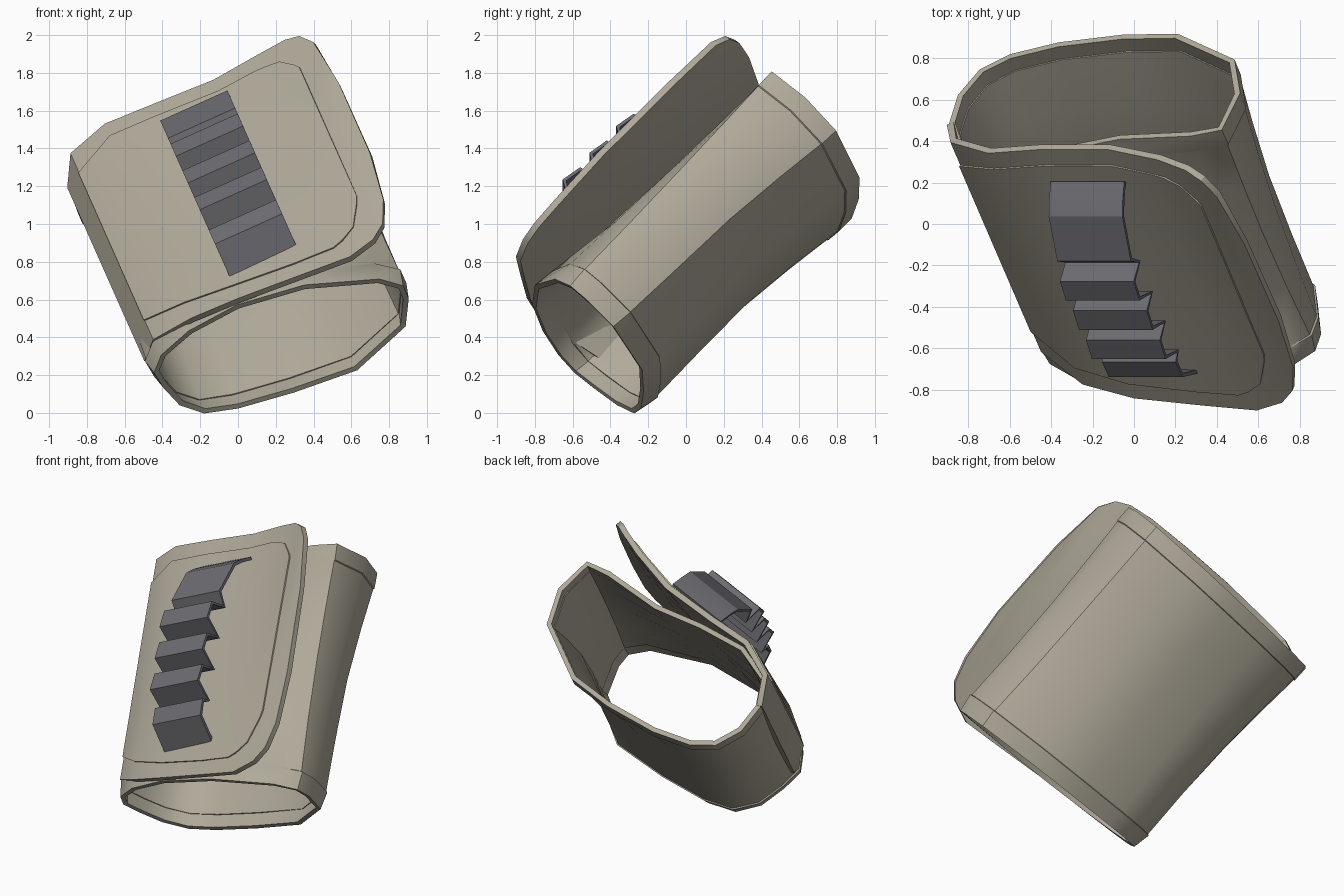
import bpy, math
from mathutils import Vector

if "Cube" in bpy.data.objects:
    bpy.data.objects.remove(bpy.data.objects["Cube"])

# Tilted frame: across the flap, along the sleeve, out of the flap
ACROSS = Vector((0.912, 0, 0.41))
ALONG = Vector((-0.3, 0.675, 0.675)).normalized()
OUT = ACROSS.cross(ALONG)


def place(w, a, n):
    return ACROSS * w + ALONG * a + OUT * n


def material(name, rgb):
    m = bpy.data.materials.new(name)
    m.use_nodes = True
    m.diffuse_color = (*rgb, 1)
    m.node_tree.nodes["Principled BSDF"].inputs["Base Color"].default_value = (*rgb, 1)
    return m


CLOTH = material("tan_cloth", (0.43, 0.4, 0.32))
RUBBER = material("dark_grey", (0.15, 0.15, 0.165))


def sheet(name, rows, mat, thick, offset=-1, closed=False, angle=30):
    """Skin rows of points, then give the sheet a thickness."""
    k = len(rows[0])
    verts = [place(*p) for row in rows for p in row]
    faces = []
    for j in range(len(rows) - 1):
        for i in range(k if closed else k - 1):
            i2 = (i + 1) % k
            faces.append((j * k + i, j * k + i2, (j + 1) * k + i2, (j + 1) * k + i))
    me = bpy.data.meshes.new(name)
    me.from_pydata(verts, [], faces)
    me.materials.append(mat)
    ob = bpy.data.objects.new(name, me)
    bpy.context.collection.objects.link(ob)
    mod = ob.modifiers.new("thickness", "SOLIDIFY")
    mod.thickness = thick
    mod.offset = offset
    bpy.ops.object.select_all(action='DESELECT')
    ob.select_set(True)
    bpy.context.view_layer.objects.active = ob
    bpy.ops.object.modifier_apply(modifier=mod.name)
    bpy.ops.object.shade_smooth_by_angle(angle=math.radians(angle))
    return ob


# Sleeve: lofted between the lower and the upper opening
LOWER = [(-.305, .55), (-.265, .38), (-.164, .25), (.012, .19), (.314, .15), (.669, .135),
         (.998, .32), (1.073, .515), (1.075, .625), (.974, .742), (.6, .91), (.23, .955),
         (-.06, .9), (-.245, .8), (-.318, .69)]
UPPER = [(-.345, .43), (-.28, .263), (-.15, .164), (.085, .086), (.414, .035), (.70, .03),
         (1.053, .198), (1.15, .418), (1.125, .66), (.97, .70), (.6, .72), (.3, .80),
         (0, .85), (-.24, .781), (-.335, .618)]


def ring(along, swell, lift):
    t = min(max((along + .22) / 1.62, 0), 1)
    pts = []
    for (w0, n0), (w1, n1) in zip(LOWER, UPPER):
        w, n = w0 + (w1 - w0) * t, n0 + (n1 - n0) * t
        # the lower opening is cut slightly aslant
        a = along + (.08 - .075 * w0) * (1 - t)
        w = .4 + (w - .4) * swell
        # the back bows inwards
        n += lift * max(.5 - n, 0) / .45
        pts.append((w, a, n))
    return pts[::-1]


# position along, sideways swell, lift of the back
sleeve_sections = [(-.225, 1, 0), (-.11, 1.025, -.02), (-.105, 1.012, -.01), (.25, .99, .02),
                   (.65, .98, .045), (1.0, .985, .025), (1.285, .995, 0), (1.29, 1.003, -.006),
                   (1.395, .998, 0)]
sheet("sleeve", [ring(*s) for s in sleeve_sections], CLOTH, .03, closed=True, angle=33)

# Flap columns: across, lower end, upper end, height at lower end, height at upper end
FLAP = [(-.34, .03, 1.40, .64, .63), (-.25, -.02, 1.46, .82, .80), (-.02, -.11, 1.475, .95, .885),
        (.25, -.16, 1.48, .995, .865), (.6, -.2, 1.47, 1.005, .855), (.88, -.23, 1.455, 1.01, .91),
        (1.03, -.18, 1.43, 1.005, .955), (1.11, -.1, 1.385, 1.0, .985),
        (1.165, .06, 1.29, .995, 1.0), (1.2, .4, .95, 1.0, 1.0)]


def flap_at(w):
    for c, d in zip(FLAP, FLAP[1:]):
        if w <= d[0] + 1e-6:
            f = (w - c[0]) / (d[0] - c[0])
            return [p + (q - p) * f for p, q in zip(c, d)]
    return FLAP[-1]


def flap_point(w, a):
    _, low, high, n0, n1 = flap_at(w)
    return (w, a, n0 + (n1 - n0) * (a - low) / (high - low))


STEPS = [i / 4 for i in range(5)]
flap_rows = [[flap_point(c[0], c[1] + (c[2] - c[1]) * t) for c in FLAP] for t in STEPS]
sheet("front_flap", flap_rows, CLOTH, .035)

# Raised panel inside the flap hem
panel_rows = []
for t in STEPS:
    row = []
    for w in (-.25, -.02, .25, .6, .82, .88, .96, 1.03, 1.045):
        edge = flap_at(-.34 + (w + .25) * 1.505 / 1.295)
        low, high = edge[1] + .1, edge[2] - .1
        row.append(flap_point(w, low + (high - low) * t))
    panel_rows.append(row)
sheet("flap_panel", panel_rows, CLOTH, .009, offset=1)

# Ridged grip strip: ramp, sloping top and steep drop for each ridge
profile = [(0, .975), (.14, 1.13), (.25, 1.13)]
for valley in (.265, .475, .685):
    profile += [(valley, 1.08), (valley + .08, 1.2), (valley + .195, 1.18)]
profile += [(.895, 1.07), (.97, 1.13), (1.19, 1.04), (1.24, .98), (1.29, .90)]
sheet("ridged_strip", [[(.255, a, n), (.645, a, n)] for a, n in profile], RUBBER, .02, angle=25)
